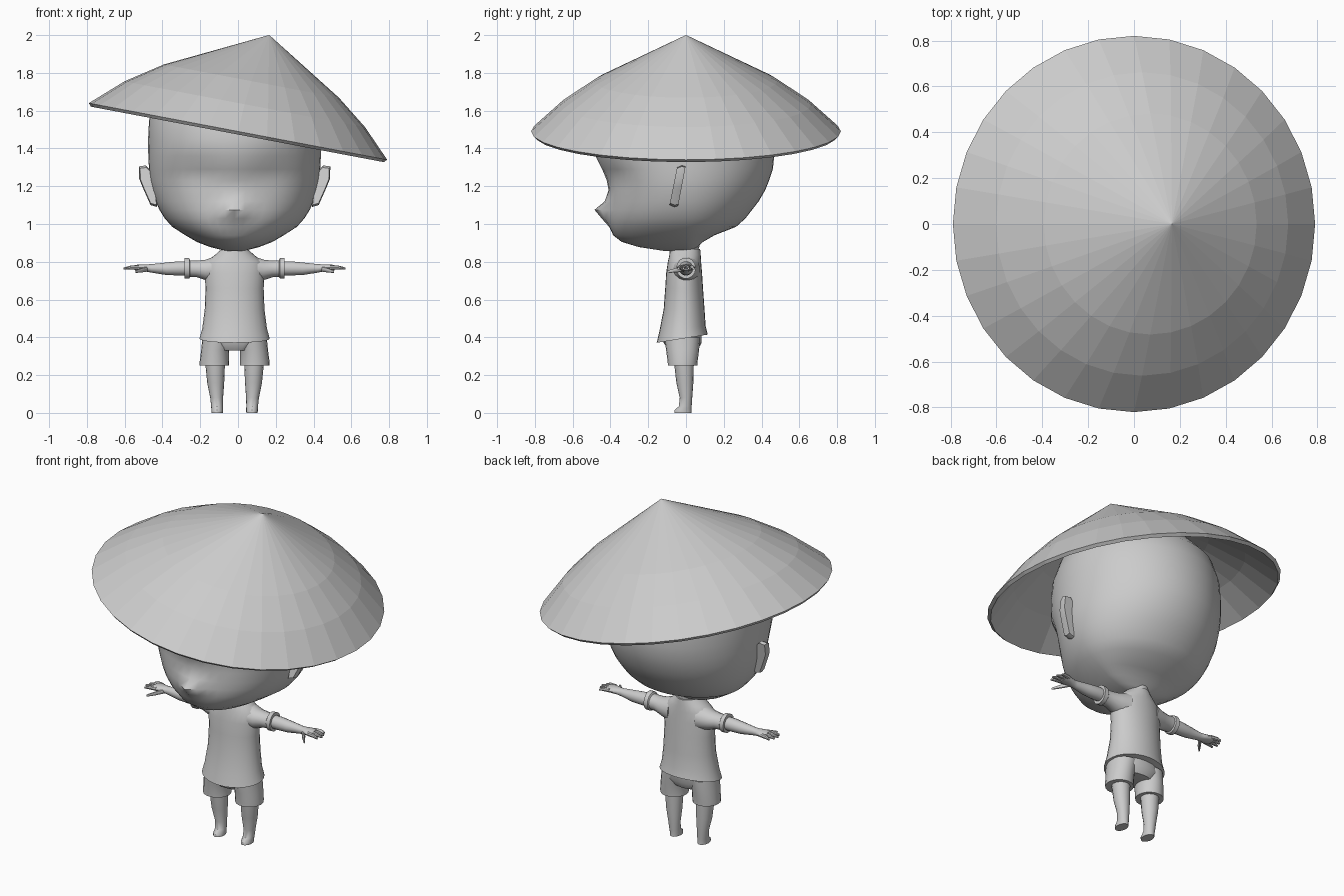
import bpy, bmesh, math

CX = -0.018                      # the figure stands slightly left of the hat centre
grey = bpy.data.materials.new("plain_grey")
grey.diffuse_color = (0.6, 0.6, 0.6, 1)


def skin(name, rings, x=CX, mirror=False, angle=40, caps=(True, True), smooth=True):
    """Join equal-length rings of points into a surface."""
    bm = bmesh.new()
    loops = [[bm.verts.new(p) for p in r] for r in rings]
    n = len(loops[0])
    for a, b in zip(loops, loops[1:]):
        for i in range(n):
            j = (i + 1) % n
            bm.faces.new((a[i], a[j], b[j], b[i]))
    if caps[0]:
        bm.faces.new(loops[0][::-1])
    if caps[1]:
        bm.faces.new(loops[-1])
    bmesh.ops.recalc_face_normals(bm, faces=bm.faces)
    me = bpy.data.meshes.new(name)
    bm.to_mesh(me)
    bm.free()
    me.materials.append(grey)
    if smooth:
        for p in me.polygons:
            p.use_smooth = True
        me.set_sharp_from_angle(angle=math.radians(angle))
    ob = bpy.data.objects.new(name, me)
    ob.location.x = x
    bpy.context.collection.objects.link(ob)
    if mirror:
        ob.modifiers.new("mirror", 'MIRROR')
    return ob


def circle(n):
    return [(math.cos(2 * math.pi * i / n), math.sin(2 * math.pi * i / n)) for i in range(n)]


def upright(name, secs, n=20, **kw):
    """Sections (z, x, y, half width, half depth, slope of z along y)."""
    rings = [[(x + a * c, y + b * s, z + t * (y + b * s)) for c, s in circle(n)]
             for z, x, y, a, b, t in secs]
    return skin(name, rings, **kw)


def sideways(name, secs, n=14, **kw):
    """Sections (x, y, z, half depth, half height)."""
    rings = [[(x, y + a * c, z + b * s) for c, s in circle(n)] for x, y, z, a, b in secs]
    return skin(name, rings, mirror=True, **kw)


# Conical straw hat, tipped to one side, with an off-centre point
tilt = math.radians(10.75)
hat_rings = []
for r, w, u in [(0.812, 0, 0), (0.655, 0.148, 0.008), (0.477, 0.275, 0.02), (0.001, 0.532, 0.067)]:
    hat_rings.append([(u + r * 0.99 * c, r * 1.01 * s, w) for c, s in circle(32)])
hat = skin("straw_hat", hat_rings, x=0, caps=(False, True), smooth=False)
hat.location.z = 1.49
hat.rotation_euler.y = tilt
shell = hat.modifiers.new("thickness", 'SOLIDIFY')
shell.thickness = 0.022
shell.offset = -1


# Head: half ellipses for face and back of skull, with brow, eye hollows and nose
def bump(x, z, x0, z0, sx, sz):
    return math.exp(-((x - x0) / sx) ** 2 - ((z - z0) / sz) ** 2)


head_secs = [  # z, half width, front, back
    (0.858, 0.05, 0.12, 0.03), (0.878, 0.13, 0.25, 0.06), (0.905, 0.20, 0.34, 0.09),
    (0.94, 0.26, 0.385, 0.15), (0.985, 0.33, 0.405, 0.265), (1.03, 0.37, 0.415, 0.315),
    (1.075, 0.398, 0.415, 0.35), (1.12, 0.418, 0.41, 0.385), (1.18, 0.437, 0.41, 0.42),
    (1.23, 0.447, 0.42, 0.44), (1.29, 0.453, 0.445, 0.46), (1.36, 0.457, 0.48, 0.467),
    (1.45, 0.458, 0.485, 0.466), (1.55, 0.453, 0.47, 0.453), (1.65, 0.422, 0.43, 0.42),
    (1.75, 0.335, 0.345, 0.33), (1.81, 0.22, 0.23, 0.22), (1.84, 0.08, 0.08, 0.08)]
head_rings = []
for z, hw, yf, yb in head_secs:
    ring = []
    for c, s in circle(48):
        x, y = hw * c, (yb if s > 0 else yf) * s
        if s < 0:
            y -= 0.07 * bump(x, z, 0, 1.07, 0.065, 0.045)
            y += 0.025 * bump(abs(x), z, 0.2, 1.27, 0.12, 0.06)
        ring.append((x, y, z))
    head_rings.append(ring)
skin("head", head_rings, angle=60)

# Thin ears facing forward
ear_outline = [(0.41, 1.09), (0.445, 1.10), (0.485, 1.19), (0.505, 1.24), (0.507, 1.305),
               (0.47, 1.31), (0.43, 1.27)]
ear_rings = []
for k, off in [(0.9, -0.025), (1, 0.0), (0.95, 0.02)]:
    ear_rings.append([(0.44 + (x - 0.44) * k, off - 0.06 + (z - 1.1) * 0.18,
                       1.2 + (z - 1.2) * k) for x, z in ear_outline])
skin("ear", ear_rings, mirror=True)

# Neck and shirt with a hem that drops at the front
upright("neck", [(0.80, 0, -0.01, 0.07, 0.08, 0), (0.86, 0, -0.01, 0.062, 0.075, 0),
                 (0.95, 0, 0, 0.075, 0.09, 0)])
upright("shirt", [
    (0.396, 0, -0.02, 0.186, 0.135, 0.16), (0.45, 0, -0.018, 0.171, 0.122, 0.1),
    (0.55, 0, -0.01, 0.158, 0.108, 0), (0.66, 0, -0.01, 0.154, 0.10, 0),
    (0.74, 0, -0.01, 0.158, 0.095, 0), (0.80, 0, -0.008, 0.15, 0.088, 0),
    (0.835, 0, -0.005, 0.105, 0.083, 0), (0.868, 0, -0.005, 0.068, 0.08, 0)], n=28)

# Sleeves with a small flare, bare arms
sideways("sleeve", [(0.09, 0, 0.76, 0.075, 0.075), (0.155, 0, 0.757, 0.06, 0.055),
                    (0.20, 0, 0.762, 0.048, 0.045), (0.235, 0, 0.764, 0.046, 0.045),
                    (0.24, 0, 0.765, 0.052, 0.055), (0.265, 0, 0.766, 0.052, 0.056)])
sideways("arm", [(0.2, 0, 0.766, 0.038, 0.038), (0.30, 0, 0.765, 0.038, 0.038),
                 (0.36, 0, 0.763, 0.034, 0.034), (0.44, 0, 0.765, 0.024, 0.023),
                 (0.465, 0, 0.767, 0.027, 0.02), (0.50, 0, 0.769, 0.04, 0.018),
                 (0.53, 0, 0.769, 0.036, 0.014)])

# Fingers fan out from the palm, thumb points forward
for i in range(4):
    y = -0.03 + 0.02 * i
    tip = (0.575, 0.587, 0.58, 0.565)[i]
    sideways("finger", [(0.505, y, 0.77, 0.012, 0.012), (0.545, y * 1.2, 0.77, 0.011, 0.011),
                        (tip, y * 1.35, 0.764, 0.006, 0.006)], n=8)
sideways("thumb", [(0.46, -0.01, 0.762, 0.016, 0.014), (0.495, -0.055, 0.755, 0.015, 0.012),
                   (0.525, -0.092, 0.748, 0.007, 0.007)], n=8)

# Shorts: hips and two wide legs
upright("hips", [(0.33, 0, -0.015, 0.11, 0.075, 0), (0.37, 0, -0.018, 0.172, 0.10, 0),
                 (0.44, 0, -0.018, 0.15, 0.10, 0)])
upright("shorts_leg", [(0.252, 0.107, -0.018, 0.078, 0.078, 0), (0.27, 0.107, -0.018, 0.078, 0.079, 0),
                       (0.33, 0.103, -0.018, 0.074, 0.087, 0),
                       (0.40, 0.09, -0.02, 0.08, 0.095, 0)], mirror=True)

# Tapered legs ending in small feet
upright("leg", [(0.0, 0.092, -0.016, 0.03, 0.046, 0), (0.014, 0.092, -0.016, 0.031, 0.045, 0),
                (0.035, 0.093, -0.004, 0.031, 0.034, 0), (0.08, 0.095, 0.0, 0.034, 0.033, 0),
                (0.16, 0.10, -0.006, 0.045, 0.045, 0),
                (0.29, 0.104, -0.012, 0.054, 0.054, 0)], n=16, mirror=True)
